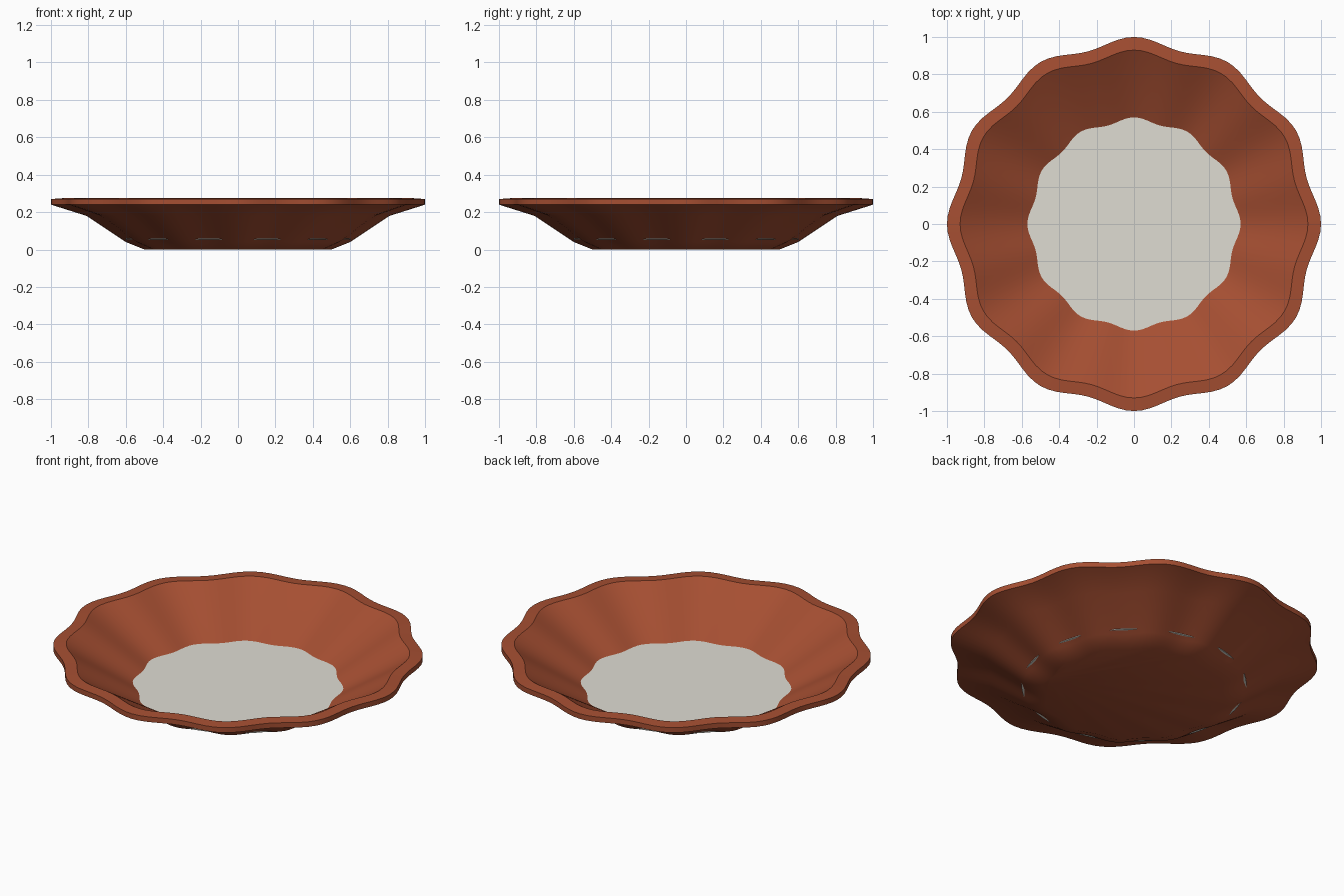
import bpy, bmesh
from math import pi, cos, sin, radians

cube = bpy.data.objects.get("Cube")
if cube:
    bpy.data.objects.remove(cube, do_unlink=True)

SEGMENTS = 144
LOBES = 12


def material(name, colour):
    mat = bpy.data.materials.new(name)
    mat.use_nodes = True
    mat.diffuse_color = colour
    mat.node_tree.nodes["Principled BSDF"].inputs["Base Color"].default_value = colour
    return mat


def build(name, profile, flute, mat, smooth):
    """Sweep a (radius, height) profile round z with scalloped radius, capping both ends."""
    bm = bmesh.new()
    rings = []
    for r, z in profile:
        ring = []
        for i in range(SEGMENTS):
            a = 2 * pi * i / SEGMENTS
            rad = r * (1 - flute * (1 - cos(LOBES * a)))
            ring.append(bm.verts.new((rad * cos(a), rad * sin(a), z)))
        rings.append(ring)
    for low, high in zip(rings, rings[1:]):
        for i in range(SEGMENTS):
            j = (i + 1) % SEGMENTS
            bm.faces.new((low[i], low[j], high[j], high[i]))
    bm.faces.new(rings[0][::-1])
    bm.faces.new(rings[-1])
    mesh = bpy.data.meshes.new(name)
    bm.to_mesh(mesh)
    bm.free()
    mesh.materials.append(mat)
    obj = bpy.data.objects.new(name, mesh)
    bpy.context.collection.objects.link(obj)
    if smooth:
        bpy.ops.object.select_all(action='DESELECT')
        obj.select_set(True)
        bpy.context.view_layer.objects.active = obj
        bpy.ops.object.shade_smooth_by_angle(angle=radians(28))
    return obj


terracotta = material("terracotta", (0.38, 0.078, 0.032, 1))
pale_filling = material("pale filling", (0.74, 0.72, 0.65, 1))

# Fluted shell: underside, flared wall, rim, then the inner wall down to the floor
shell = [(0.50, 0), (0.60, 0.04), (0.81, 0.18), (1.0, 0.24), (1.0, 0.27),
         (0.93, 0.275), (0.57, 0.058), (0.50, 0.03)]
build("fluted_dish", shell, 0.0225, terracotta, True)

# Round flat filling whose edge just reaches through the hollows of the flutes
build("filling_disc", [(0.607, 0.054), (0.607, 0.058)], 0, pale_filling, False)
